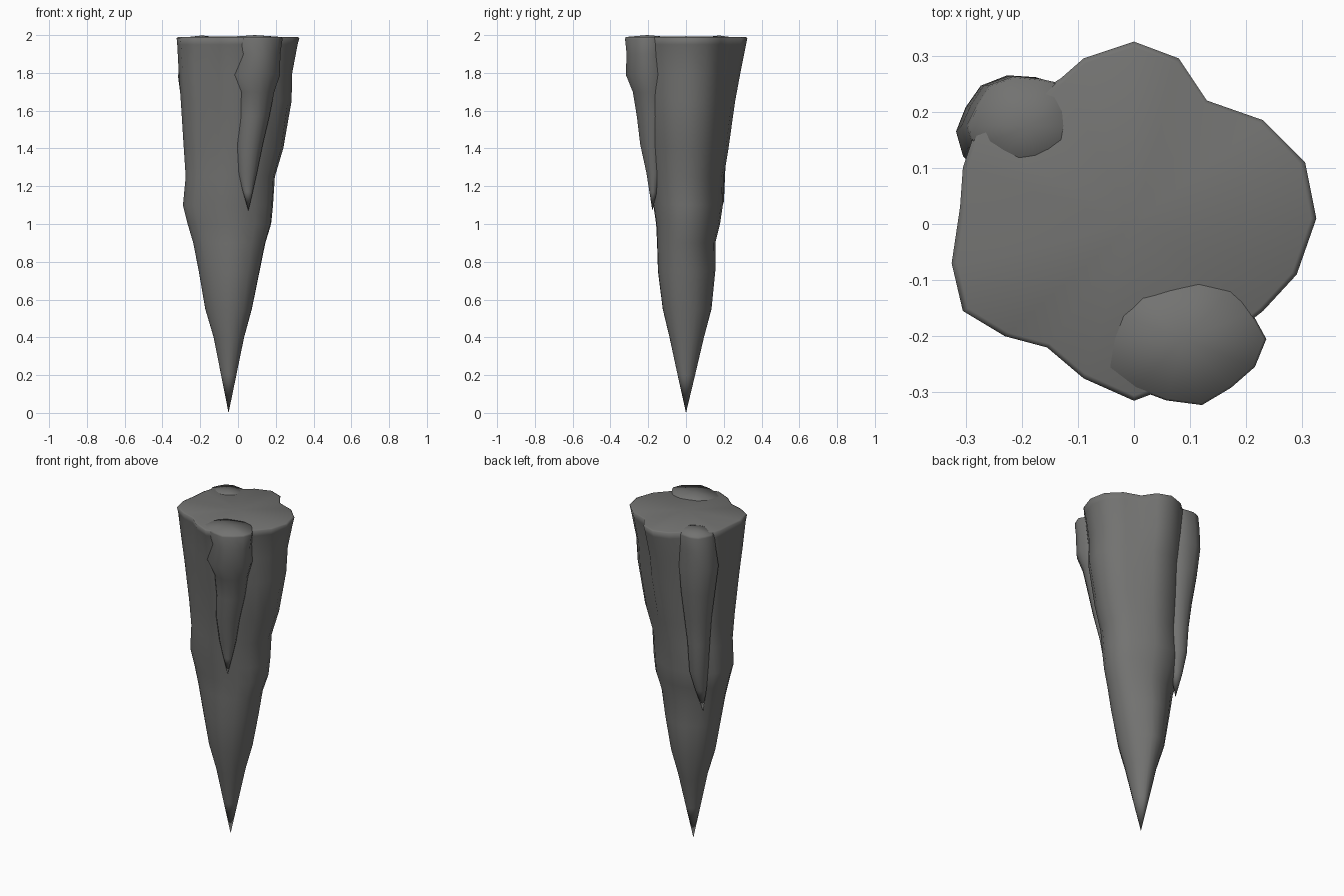
import bpy, bmesh
from math import sin, cos, pi
from mathutils import Vector

cube = bpy.data.objects.get("Cube")
if cube:
    bpy.data.objects.remove(cube)

stone = bpy.data.materials.new("dark_grey_stone")
stone.use_nodes = True
stone.diffuse_color = (0.17, 0.17, 0.165, 1)
stone.node_tree.nodes["Principled BSDF"].inputs["Base Color"].default_value = stone.diffuse_color


def spike(name, outline, rings, tip, cap_z, bulge=0):
    """Loft a unit outline through (z, x, y, rx, ry) rings, with a domed cap and a pointed tip.
    The outline gets rounder downwards, with an optional bulge towards the front left."""
    bm = bmesh.new()
    z, x, y, rx, ry = rings[0]
    span = z - tip[2]
    # Rounded rim: a slightly inset ring carries the cap
    rings = [(z + (cap_z - z) * 0.5, x, y, rx * 0.97, ry * 0.97)] + rings
    loops = []
    for z, x, y, rx, ry in rings:
        lobes = 0.2 + 0.8 * min(1, (z - tip[2]) / span) ** 3
        loop = []
        for p in outline:
            d = p.normalized()
            facing = max(0, d.dot(Vector((0.707, -0.707))))
            q = p.lerp(d * (1 + bulge * facing ** 4), 1 - lobes)
            loop.append(bm.verts.new((x + q.x * rx, y + q.y * ry, z)))
        loops.append(loop)
    n = len(outline)
    top = bm.verts.new((rings[0][1], rings[0][2], cap_z))
    point = bm.verts.new(tip)
    for i in range(n):
        j = (i + 1) % n
        bm.faces.new((top, loops[0][i], loops[0][j]))
        for a, b in zip(loops, loops[1:]):
            bm.faces.new((a[i], b[i], b[j], a[j]))
        bm.faces.new((loops[-1][i], point, loops[-1][j]))
    bmesh.ops.recalc_face_normals(bm, faces=bm.faces)
    mesh = bpy.data.meshes.new(name)
    bm.to_mesh(mesh)
    bm.free()
    mesh.materials.append(stone)
    mesh.shade_smooth()
    obj = bpy.data.objects.new(name, mesh)
    bpy.context.collection.objects.link(obj)


def lobed(sides, lobes, depth, phase):
    """Unit outline with soft lobes."""
    pts = []
    for i in range(sides):
        a = 2 * pi * i / sides
        r = 1 + depth * cos(lobes * a + phase)
        pts.append(Vector((r * cos(a), r * sin(a))))
    return pts


# Main spike: irregular lobed outline, counter-clockwise from the left side
main_outline = [Vector(p) / 0.325 for p in (
    (.325, .01), (.305, .11), (.23, .185), (.13, .22), (.08, .295), (0, .325),
    (-.09, .295), (-.13, .26), (-.2, .215), (-.285, .16), (-.305, .1), (-.31, .03),
    (-.325, -.07), (-.305, -.155), (-.23, -.2), (-.155, -.22), (-.09, -.275),
    (0, -.315), (.08, -.285), (.16, -.21), (.23, -.155), (.29, -.09))]

# Silhouette: height, x minimum, x maximum, y minimum, y maximum
silhouette = [
    (1.985, -.325, .325, -.325, .325), (1.95, -.322, .315, -.312, .318),
    (1.8, -.315, .285, -.28, .288), (1.65, -.305, .28, -.25, .26),
    (1.4, -.29, .235, -.205, .225), (1.25, -.28, .19, -.185, .2),
    (1.1, -.295, .18, -.17, .195), (1.0, -.27, .17, -.155, .18),
    (.9, -.24, .14, -.15, .155), (.75, -.21, .11, -.145, .155),
    (.55, -.175, .07, -.12, .135), (.4, -.13, .03, -.085, .095),
    (.2, -.09, -.01, -.043, .048)]
main_rings = [(z, (a + b) / 2, (c + d) / 2, (b - a) / 2, (d - c) / 2)
              for z, a, b, c, d in silhouette]
spike("main_spike", main_outline, main_rings, (-.05, 0, 0), 1.994, bulge=0.16)

# Smaller spike on the front
spike("front_small_spike", lobed(14, 5, 0.05, 0.6), [
    (1.98, .088, -.205, .142, .115), (1.9, .105, -.205, .115, .108),
    (1.79, .085, -.2, .135, .118), (1.7, .09, -.19, .1, .092),
    (1.57, .08, -.178, .085, .083), (1.42, .06, -.178, .07, .065),
    (1.27, .05, -.17, .05, .04), (1.17, .052, -.174, .026, .02)],
    (.055, -.178, 1.07), 2.0)

# Smaller spike at the back right
spike("back_small_spike", lobed(14, 5, 0.05, 2.2), [
    (1.975, -.19, .175, .105, .09), (1.9, -.2, .175, .105, .09),
    (1.78, -.2, .165, .115, .102), (1.62, -.195, .165, .1, .088),
    (1.45, -.19, .158, .08, .07), (1.3, -.19, .15, .065, .06),
    (1.12, -.19, .148, .052, .054), (1.0, -.195, .135, .032, .032)],
    (-.2, .12, .86), 1.998)
